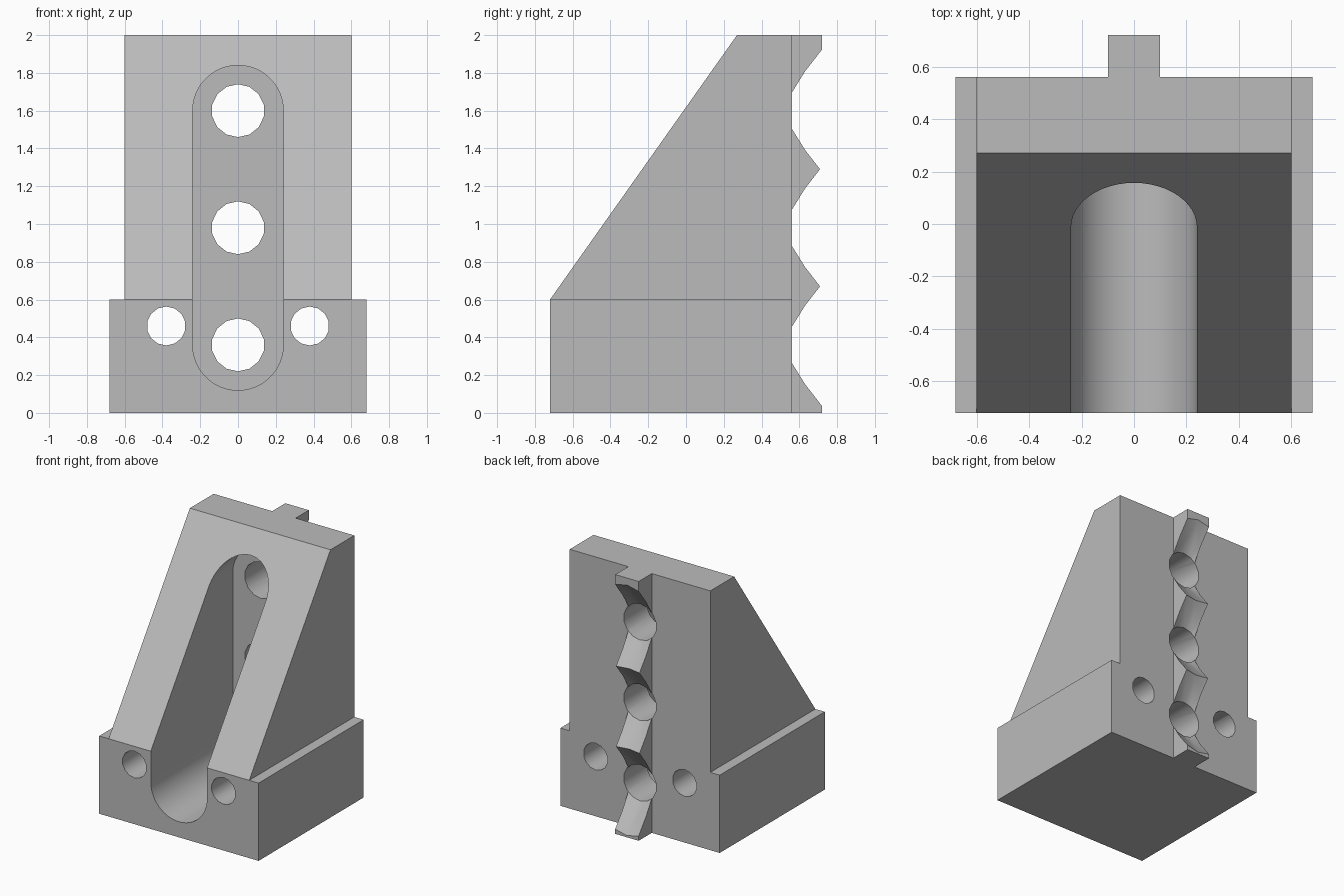
import bpy
import bmesh
from math import sin, cos, pi, radians

cube = bpy.data.objects.get("Cube")
if cube:
    bpy.data.objects.remove(cube, do_unlink=True)

GREY = (0.5, 0.5, 0.5, 1)
grey = bpy.data.materials.new("plain grey")
grey.use_nodes = True
grey.diffuse_color = GREY
grey.node_tree.nodes["Principled BSDF"].inputs["Base Color"].default_value = GREY

BACK = 0.56          # rear face of the bracket
FRONT = -0.72
BOLT_HEIGHTS = [0.36, 0.98, 1.6]
BOLT_RADIUS = 0.14


def loft(name, start, end):
    """Solid between two matching rings of 3D points."""
    bm = bmesh.new()
    a = [bm.verts.new(p) for p in start]
    b = [bm.verts.new(p) for p in end]
    bm.faces.new(a)
    bm.faces.new(b[::-1])
    for i in range(len(a)):
        j = (i + 1) % len(a)
        bm.faces.new((a[j], a[i], b[i], b[j]))
    bmesh.ops.recalc_face_normals(bm, faces=bm.faces)
    mesh = bpy.data.meshes.new(name)
    bm.to_mesh(mesh)
    bm.free()
    mesh.materials.append(grey)
    obj = bpy.data.objects.new(name, mesh)
    bpy.context.collection.objects.link(obj)
    return obj


def block(name, half_width, profile):
    """Side profile in (y, z), extruded evenly across x."""
    return loft(name, [(-half_width, y, z) for y, z in profile],
                [(half_width, y, z) for y, z in profile])


def rect(y0, y1, z0, z1):
    return [(y0, z0), (y1, z0), (y1, z1), (y0, z1)]


def ring(x, y, z, radius, sides=14):
    return [(x + radius * sin(2 * pi * i / sides), y,
             z + radius * cos(2 * pi * i / sides)) for i in range(sides)]


def combine(target, other, operation):
    """Boolean another solid into the target, then discard it."""
    mod = target.modifiers.new(operation, 'BOOLEAN')
    mod.operation = operation
    mod.solver = 'EXACT'
    mod.object = other
    bpy.context.view_layer.objects.active = target
    bpy.ops.object.modifier_apply(modifier=mod.name)
    bpy.data.objects.remove(other, do_unlink=True)


# Base block, sloped upright and rear rail
bracket = block("bracket", 0.68, rect(FRONT, BACK, 0, 0.6))
upright = block("upright", 0.6, [(FRONT, 0.6), (0.27, 2), (BACK, 2),
                                 (BACK, 0.3), (FRONT + 0.2, 0.3)])
rail = block("rail", 0.1, rect(0.4, 0.72, 0, 2))
combine(bracket, upright, 'UNION')
combine(bracket, rail, 'UNION')

# Round-ended slot, open through the slope and front
outline = []
for centre, first in ((BOLT_HEIGHTS[-1], 0), (BOLT_HEIGHTS[0], pi)):
    for i in range(25):
        angle = first + pi * i / 24
        outline.append((0.24 * cos(angle), centre + 0.24 * sin(angle)))
slot = loft("slot_cutter", [(x, -1, z) for x, z in outline],
            [(x, 0.28, z) for x, z in outline])
combine(bracket, slot, 'DIFFERENCE')

# Bolt holes, each flaring into a cone that notches the rail
for z in BOLT_HEIGHTS:
    hole = loft("hole_cutter", ring(0, 0, z, BOLT_RADIUS),
                ring(0, 0.8, z, BOLT_RADIUS))
    combine(bracket, hole, 'DIFFERENCE')
    flare = loft("flare_cutter", ring(0, BACK, z, BOLT_RADIUS),
                 ring(0, BACK + 0.2, z, BOLT_RADIUS + 0.2 * 1.29))
    combine(bracket, flare, 'DIFFERENCE')

# Two small mounting holes through the base
for side in (-1, 1):
    hole = loft("mount_cutter", ring(side * 0.38, -1, 0.46, 0.103),
                ring(side * 0.38, 1, 0.46, 0.103))
    combine(bracket, hole, 'DIFFERENCE')

bpy.ops.object.select_all(action='DESELECT')
bracket.select_set(True)
bpy.context.view_layer.objects.active = bracket
bpy.ops.object.shade_smooth_by_angle(angle=radians(30))
